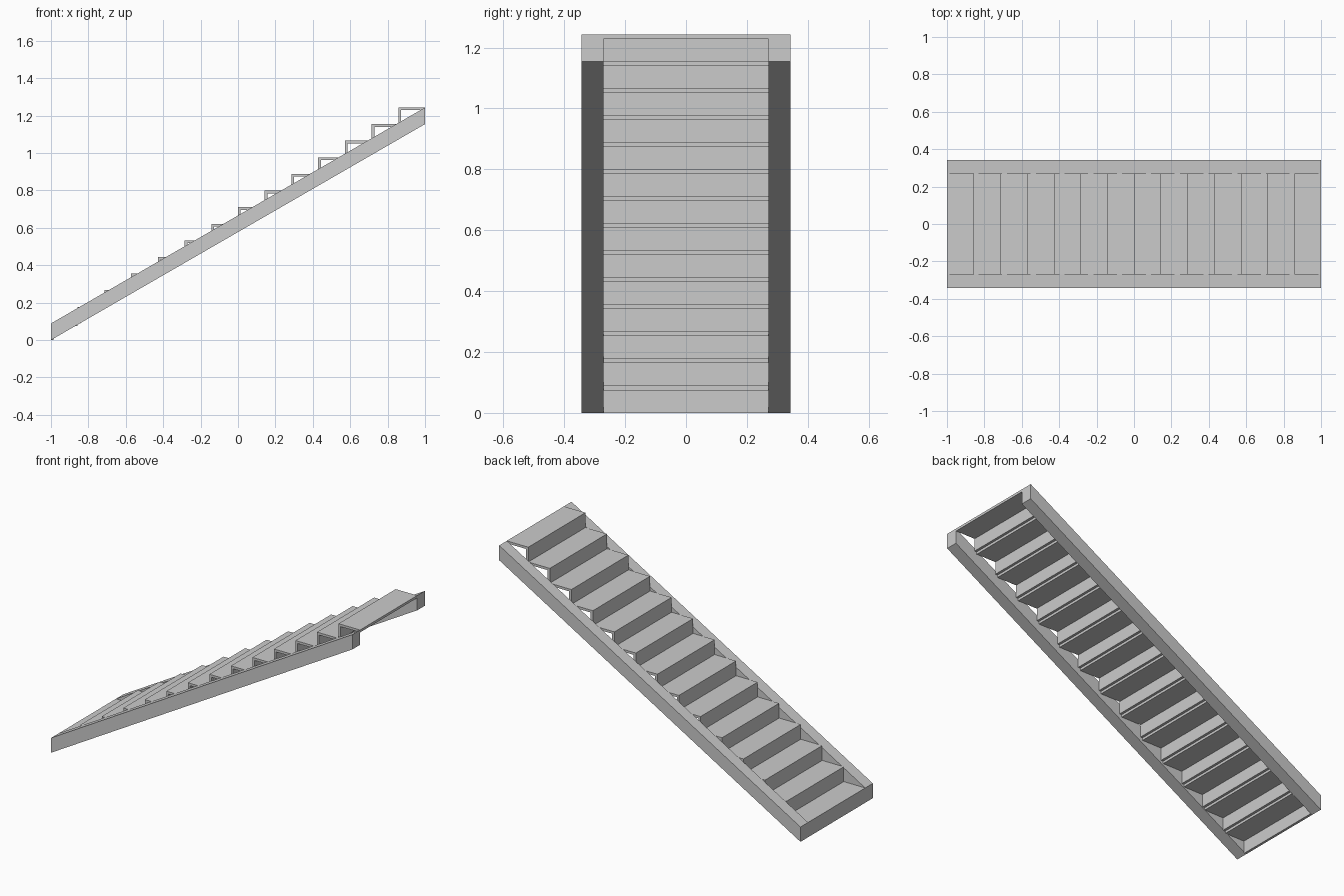
import bpy

if "Cube" in bpy.data.objects:
    bpy.data.objects.remove(bpy.data.objects["Cube"])

STEPS = 14
RUN = 2.0 / STEPS        # depth of one step
RISE = 1.2435 / STEPS    # height of one step
THICK = 0.0145           # board thickness
INNER, OUTER = 0.271, 0.343

grey = bpy.data.materials.new("plain grey")
grey.diffuse_color = (0.6, 0.6, 0.6, 1)
grey.use_nodes = True
grey.node_tree.nodes["Principled BSDF"].inputs["Base Color"].default_value = grey.diffuse_color


def extrude_profile(name, profile, y0, y1):
    """Solid from an x-z outline (counter-clockwise seen from the front)."""
    n = len(profile)
    verts = [(x, y, z) for y in (y0, y1) for x, z in profile]
    faces = [list(range(n)), list(range(2 * n - 1, n - 1, -1))]
    for i in range(n):
        j = (i + 1) % n
        faces.append([j, i, i + n, j + n])
    mesh = bpy.data.meshes.new(name)
    mesh.from_pydata(verts, [], faces)
    mesh.materials.append(grey)
    obj = bpy.data.objects.new(name, mesh)
    bpy.context.collection.objects.link(obj)
    return obj


# Sloping side stringers with plumb-cut ends
top = RISE * STEPS
beam = [(-1, 0), (1, top - RISE), (1, top), (-1, RISE)]
extrude_profile("front_stringer", beam, -OUTER, -INNER)
extrude_profile("back_stringer", beam, INNER, OUTER)

# Each step is one L-shaped board: riser below, tread on top
for k in range(STEPS):
    x0, x1 = -1 + k * RUN, -1 + (k + 1) * RUN
    z0, z1 = k * RISE, (k + 1) * RISE
    step = [(x0, z0), (x0 + THICK, z0), (x0 + THICK, z1 - THICK),
            (x1, z1 - THICK), (x1, z1), (x0, z1)]
    extrude_profile(f"step_{k + 1}", step, -INNER, INNER)
